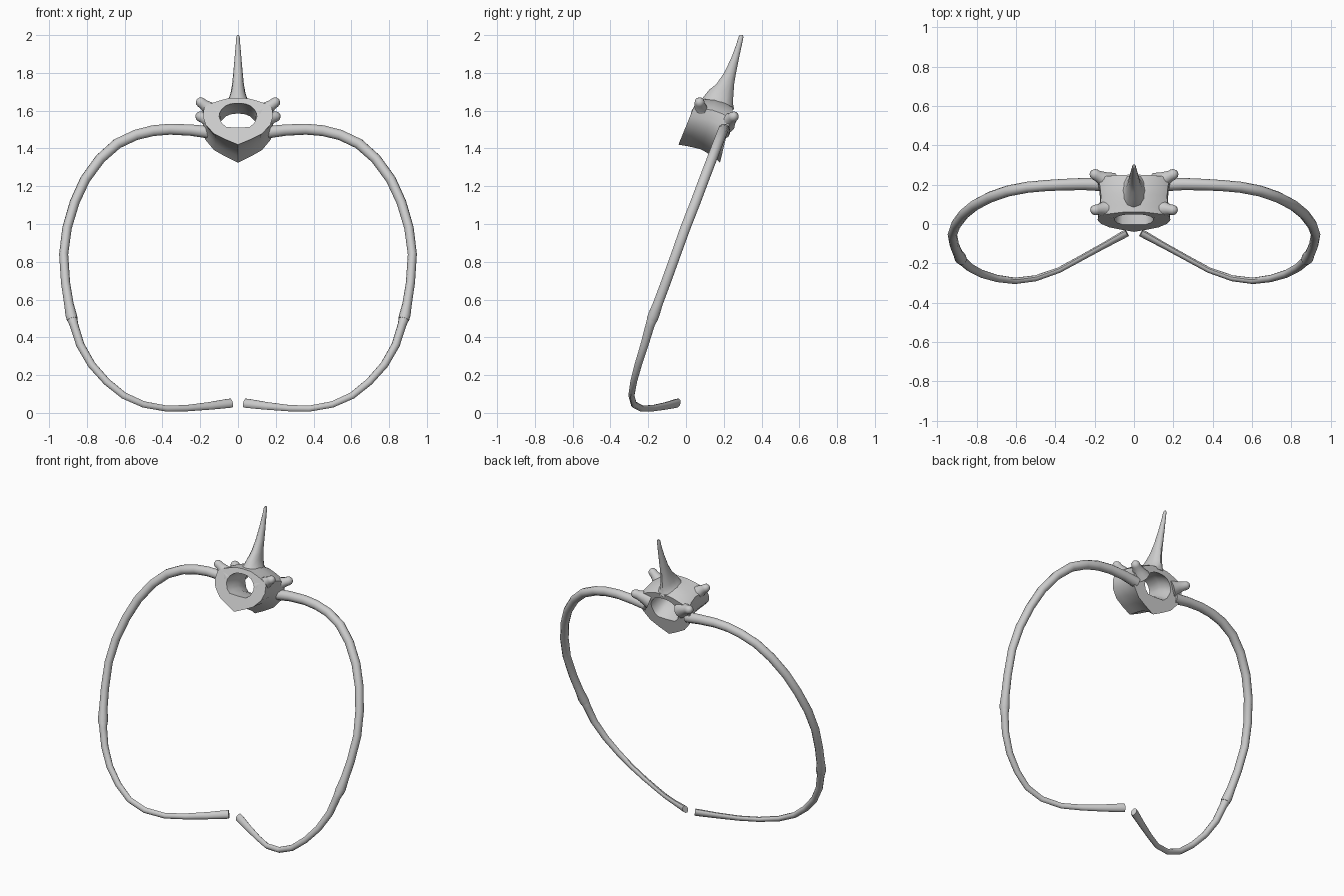
import bpy, bmesh, math
from mathutils import Vector

if "Cube" in bpy.data.objects:
    bpy.data.objects.remove(bpy.data.objects["Cube"])


def finish(name, bm, angle=40):
    bmesh.ops.recalc_face_normals(bm, faces=bm.faces)
    me = bpy.data.meshes.new(name)
    bm.to_mesh(me)
    bm.free()
    ob = bpy.data.objects.new(name, me)
    bpy.context.collection.objects.link(ob)
    bpy.ops.object.select_all(action='DESELECT')
    ob.select_set(True)
    bpy.context.view_layer.objects.active = ob
    bpy.ops.object.shade_smooth_by_angle(angle=math.radians(angle))
    return ob


def loft(name, rings, closed=False, angle=40):
    """Skin a list of point rings; closed joins last ring to first, else ends are capped."""
    bm = bmesh.new()
    vs = [[bm.verts.new(p) for p in r] for r in rings]
    n = len(vs[0])
    pairs = list(zip(vs, vs[1:])) + ([(vs[-1], vs[0])] if closed else [])
    for a, b in pairs:
        for i in range(n):
            j = (i + 1) % n
            bm.faces.new((a[i], a[j], b[j], b[i]))
    if not closed:
        bm.faces.new(vs[0])
        bm.faces.new(vs[-1])
    return finish(name, bm, angle)


def tube(name, pts, side, normal=(0, -0.94, 0.35), sides=10):
    """pts: x, y, z, in-plane radius, cross-plane radius; side mirrors x."""
    n = Vector(normal)
    cs = [Vector(p[:3]) for p in pts]
    rings = []
    for i, p in enumerate(pts):
        t = (cs[min(i + 1, len(cs) - 1)] - cs[max(i - 1, 0)]).normalized()
        a = t.cross(n).normalized()
        b = t.cross(a)
        ring = []
        for k in range(sides):
            w = 2 * math.pi * k / sides
            v = cs[i] + a * p[3] * math.cos(w) + b * p[4] * math.sin(w)
            ring.append((v.x * side, v.y, v.z))
        rings.append(ring)
    return loft(name, rings)


# Vertebra: outer and inner half profiles (x, height fraction), swept through stations
outer = [(0, 0), (.065, .11), (.125, .23), (.17, .42), (.185, .6),
         (.18, .8), (.15, .88), (.1, .95), (.055, 1), (0, 1.01)]
inner = [(0, .37), (.06, .38), (.085, .46), (.1, .6), (.098, .68),
         (.085, .77), (.065, .84), (.04, .88), (.02, .89), (0, .895)]


def section(half, yb, zb, yt, zt, s):
    full = half + [(-x, v) for x, v in half[-2:0:-1]]
    return [(x * s, yb + (yt - yb) * v, zb + (zt - zb) * v) for x, v in full]


# stations: bottom y, z, top y, z, width scale
stations = [(-.04, 1.42, .06, 1.665, 1), (.01, 1.412, .1, 1.66, .97), (.08, 1.395, .155, 1.655, .93),
            (.14, 1.36, .205, 1.64, .96), (.18, 1.325, .25, 1.615, 1.02)]
rings = [section(outer, *s) for s in stations]
rings += [section(inner, *s) for s in reversed(stations)]
loft("vertebra_body", rings, closed=True, angle=45)

# Spinous process: z, front y, back y, half width
spine = [(1.625, .07, .255, .085), (1.65, .09, .25, .055), (1.69, .122, .25, .04),
         (1.74, .16, .255, .031), (1.8, .202, .265, .025), (1.88, .24, .281, .018),
         (1.95, .266, .296, .012), (1.99, .278, .304, .009), (2.0, .285, .301, .005)]
rings = []
for z, f, b, w in spine:
    rings.append([(w * math.cos(2 * math.pi * k / 12),
                   (f + b) / 2 + (b - f) / 2 * math.sin(2 * math.pi * k / 12),
                   z - .02 * math.sin(2 * math.pi * k / 12) * (z < 1.7)) for k in range(12)])
loft("spinous_process", rings)


# Knobs on the vertebra corners: tapered stalk with rounded tip
def knob(name, start, end, r0, r1, side):
    a, b = Vector(start), Vector(end)
    d = (b - a).normalized()
    pts = [(*a, r0, r0), (*a.lerp(b, .35), (r0 * 2 + r1 * 3) / 5, (r0 * 2 + r1 * 3) / 5),
           (*a.lerp(b, .7), r1, r1)]
    for w in (0, 30, 60, 85):
        c = b + d * r1 * (math.sin(math.radians(w)) - .7)
        r = r1 * math.cos(math.radians(w))
        pts.append((*c, r, r))
    tube(name, pts, side, normal=(0, 1, .1), sides=12)


# Rib shaft and costal cartilage paths: x, y, z, radii
rib = [(.15, .2, 1.485, .034, .034), (.25, .203, 1.497, .031, .031), (.36, .2, 1.502, .03, .029),
       (.45, .195, 1.494, .03, .028), (.54, .187, 1.472, .029, .028), (.64, .168, 1.425, .029, .028),
       (.73, .137, 1.345, .028, .028), (.81, .095, 1.235, .027, .028), (.865, .05, 1.115, .026, .028),
       (.905, -.003, .98, .025, .028), (.923, -.053, .84, .024, .027), (.913, -.107, .69, .024, .027),
       (.895, -.15, .575, .025, .027), (.884, -.17, .52, .03, .031), (.877, -.18, .495, .029, .03)]
cartilage = [(.887, -.165, .53, .02, .022), (.88, -.176, .505, .028, .029), (.868, -.19, .465, .023, .025),
             (.835, -.22, .36, .022, .022), (.775, -.253, .255, .021, .02), (.695, -.277, .165, .02, .018),
             (.605, -.289, .092, .019, .016), (.5, -.276, .045, .018, .015), (.38, -.234, .023, .017, .014),
             (.27, -.174, .025, .018, .014), (.15, -.108, .037, .022, .015), (.06, -.058, .049, .026, .018),
             (.036, -.045, .052, .026, .018)]

for side, tag in ((1, "right"), (-1, "left")):
    tube("rib_" + tag, rib, side)
    tube("costal_cartilage_" + tag, cartilage, side)
    knob("front_process_" + tag, (.12, .08, 1.585), (.211, .07, 1.655), .055, .027, side)
    knob("rear_process_" + tag, (.12, .21, 1.535), (.214, .26, 1.575), .055, .028, side)
